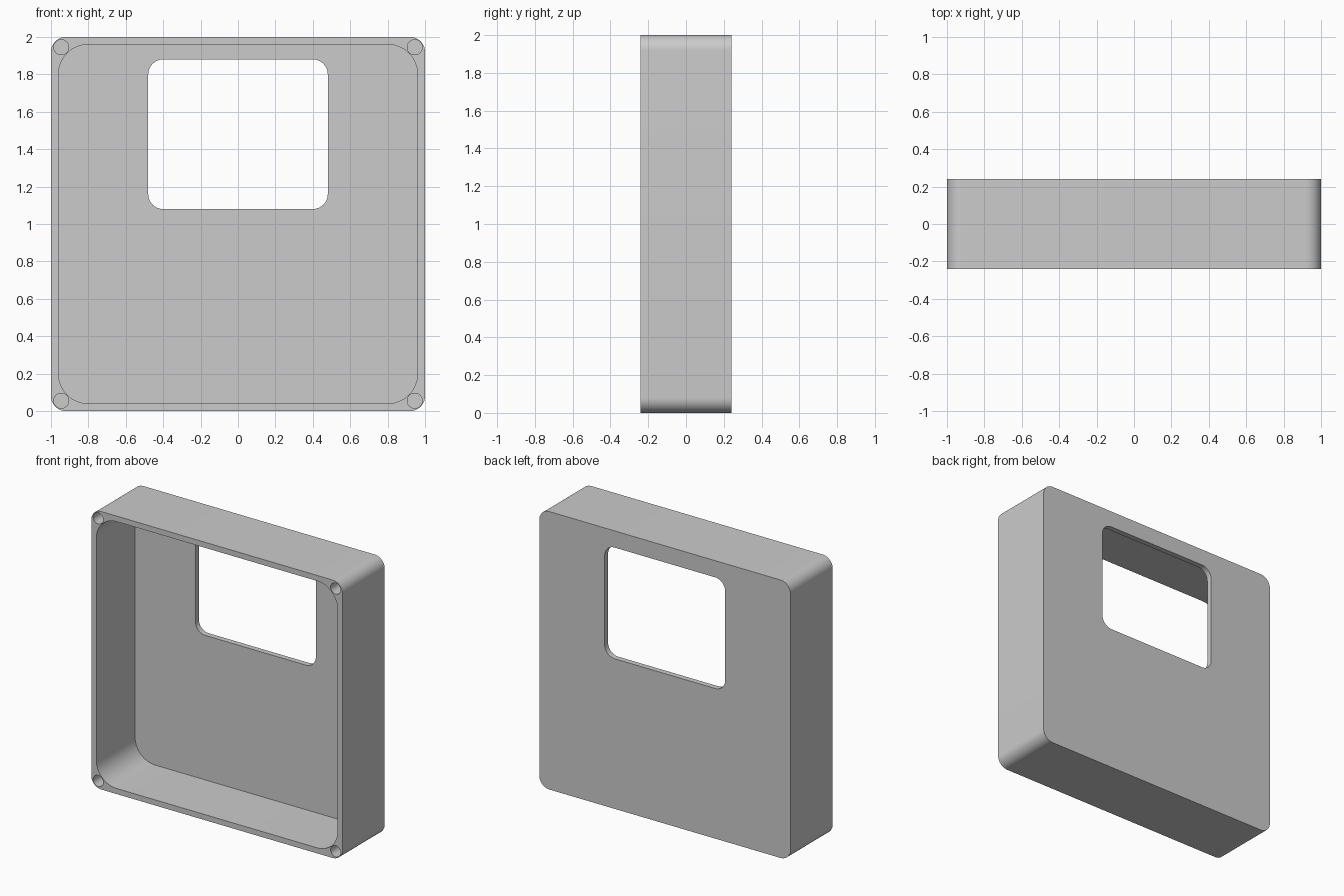
import bpy
import bmesh
from math import sin, cos, pi

cube = bpy.data.objects.get("Cube")
if cube:
    bpy.data.objects.remove(cube, do_unlink=True)

# Dimensions
HALF = 1.0
FRONT, BACK = -0.24, 0.24
WALL = 0.04
OUTER_RADIUS, INNER_RADIUS, WINDOW_RADIUS = 0.08, 0.16, 0.08
HOLE_RADIUS, HOLE_OFFSET, HOLE_DEPTH = 0.04, 0.945, 0.4

grey = bpy.data.materials.new("light grey")
grey.use_nodes = True
colour = (0.6, 0.6, 0.6, 1)
grey.diffuse_color = colour
grey.node_tree.nodes["Principled BSDF"].inputs["Base Color"].default_value = colour


def rounded_prism(name, cx, cz, half_x, half_z, radius, y0, y1, steps=12):
    """Rounded rectangle in the XZ plane, extruded from y0 to y1."""
    bm = bmesh.new()
    ring = []
    for i, (sx, sz) in enumerate([(1, 1), (-1, 1), (-1, -1), (1, -1)]):
        for s in range(steps + 1):
            a = (i + s / steps) * pi / 2
            x = cx + sx * (half_x - radius) + radius * cos(a)
            z = cz + sz * (half_z - radius) + radius * sin(a)
            ring.append(bm.verts.new((x, y0, z)))
    bmesh.ops.remove_doubles(bm, verts=ring, dist=0.0001)
    face = bm.faces.new([v for v in ring if v.is_valid])
    out = bmesh.ops.extrude_face_region(bm, geom=[face])["geom"]
    moved = [v for v in out if isinstance(v, bmesh.types.BMVert)]
    bmesh.ops.translate(bm, verts=moved, vec=(0, y1 - y0, 0))
    bmesh.ops.recalc_face_normals(bm, faces=bm.faces[:])
    mesh = bpy.data.meshes.new(name)
    bm.to_mesh(mesh)
    bm.free()
    mesh.materials.append(grey)
    obj = bpy.data.objects.new(name, mesh)
    bpy.context.collection.objects.link(obj)
    return obj


# Outer block
case = rounded_prism("open_case", 0, HALF, HALF, HALF, OUTER_RADIUS, FRONT, BACK)

# Cavity open to the front, and the window through the back wall
inner = HALF - WALL
cutters = [
    rounded_prism("cavity_cutter", 0, HALF, inner, inner, INNER_RADIUS,
                  FRONT - 0.1, BACK - WALL),
    rounded_prism("window_cutter", 0, 1.48, 0.48, 0.4, WINDOW_RADIUS,
                  0, BACK + 0.1),
]

# Blind screw holes in the four corners of the rim
for sx in (-1, 1):
    for sz in (-1, 1):
        cutters.append(rounded_prism(
            "screw_hole_cutter", sx * HOLE_OFFSET, HALF + sz * HOLE_OFFSET,
            HOLE_RADIUS, HOLE_RADIUS, HOLE_RADIUS,
            FRONT - 0.1, FRONT + HOLE_DEPTH, steps=8))

# Cut the block, then discard the cutters
bpy.ops.object.select_all(action="DESELECT")
bpy.context.view_layer.objects.active = case
case.select_set(True)
for cutter in cutters:
    cutter.hide_render = True
    mod = case.modifiers.new("cut", "BOOLEAN")
    mod.operation = "DIFFERENCE"
    mod.solver = "EXACT"
    mod.object = cutter
    bpy.ops.object.modifier_apply(modifier=mod.name)
    bpy.data.objects.remove(cutter, do_unlink=True)

bpy.ops.object.shade_smooth_by_angle(angle=pi / 6)
